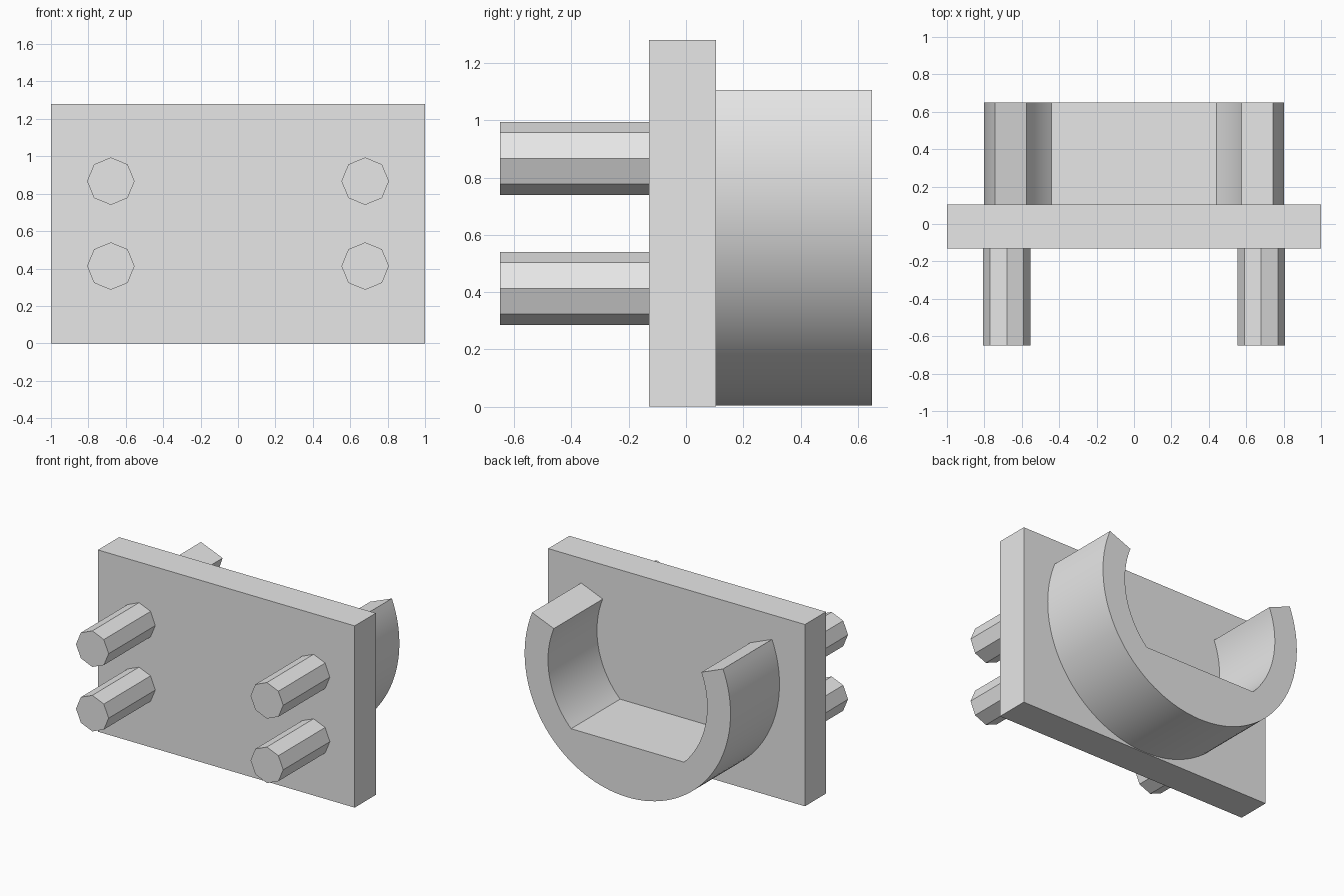
import bpy
import math
from mathutils import Matrix

cube = bpy.data.objects.get("Cube")
if cube:
    bpy.data.objects.remove(cube, do_unlink=True)

# One plain grey for every part
grey = bpy.data.materials.new("light grey")
grey.use_nodes = True
grey.diffuse_color = (0.8, 0.8, 0.8, 1)
grey.node_tree.nodes["Principled BSDF"].inputs["Base Color"].default_value = (0.8, 0.8, 0.8, 1)

PLATE_FRONT, PLATE_BACK = -0.13, 0.105
REACH = 0.65


def extrude_profile(name, profile, y0, y1):
    """Solid from an x-z outline swept along y."""
    n = len(profile)
    verts = [(x, y, z) for y in (y0, y1) for x, z in profile]
    faces = [tuple(range(n)), tuple(reversed(range(n, 2 * n)))]
    for i in range(n):
        j = (i + 1) % n
        faces.append((i, i + n, j + n, j))
    mesh = bpy.data.meshes.new(name)
    mesh.from_pydata(verts, [], faces)
    mesh.materials.append(grey)
    obj = bpy.data.objects.new(name, mesh)
    bpy.context.collection.objects.link(obj)
    return obj


def arc(radius, start, end, steps, cx=0, cz=0):
    angles = [start + (end - start) * i / steps for i in range(steps + 1)]
    return [(cx + radius * math.cos(a), cz + radius * math.sin(a)) for a in angles]


# Back plate
extrude_profile("back_plate", [(-1, 0), (1, 0), (1, 1.28), (-1, 1.28)],
                PLATE_FRONT, PLATE_BACK)

# Four octagonal pegs on the front
for side, x in (("left", 0.68), ("right", -0.68)):
    for level, z in (("upper", 0.867), ("lower", 0.413)):
        ring = arc(0.127, 0, math.tau, 8, x, z)[:-1]
        extrude_profile(f"{level}_{side}_peg", ring, -REACH, PLATE_FRONT)

# Open round cradle with radial arm ends and a flat floor
OUTER, INNER, CENTRE = 0.802, 0.62, 0.806
tip = math.radians(22)
floor = math.acos(0.44 / INNER)
outline = arc(OUTER, -math.pi - tip, tip, 72, cz=CENTRE)
outline += arc(INNER, tip, -floor, 26, cz=CENTRE)
outline += arc(INNER, -math.pi + floor, -math.pi - tip, 26, cz=CENTRE)
cradle = extrude_profile("cradle", outline, PLATE_BACK, REACH)

bpy.ops.object.select_all(action="DESELECT")
cradle.select_set(True)
bpy.context.view_layer.objects.active = cradle
bpy.ops.object.shade_smooth_by_angle(angle=math.radians(20))
